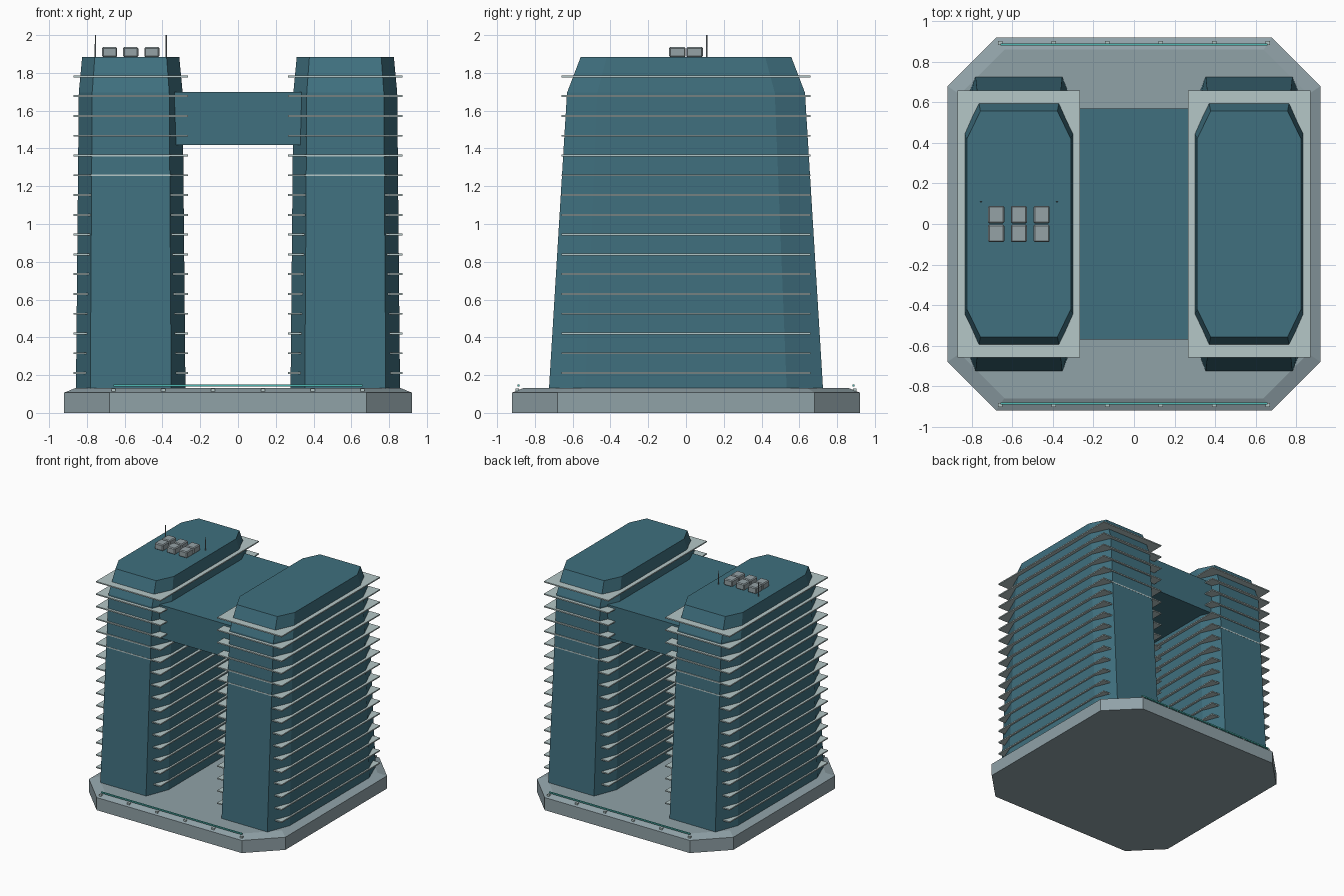
import bpy, bmesh

if "Cube" in bpy.data.objects:
    bpy.data.objects.remove(bpy.data.objects["Cube"])

def material(name, r, g, b):
    m = bpy.data.materials.new(name)
    m.diffuse_color = (r, g, b, 1)
    m.use_nodes = True
    m.node_tree.nodes["Principled BSDF"].inputs["Base Color"].default_value = m.diffuse_color
    return m

GLASS = material("blue_glass", 0.05, 0.16, 0.21)
STONE = material("grey_stone", 0.28, 0.36, 0.39)
SLAB = material("pale_slab", 0.46, 0.57, 0.57)
METAL = material("metal", 0.3, 0.36, 0.38)
GLOW = material("teal_rail", 0.08, 0.5, 0.46)

def finish(name, bm, mat):
    bmesh.ops.recalc_face_normals(bm, faces=bm.faces)
    me = bpy.data.meshes.new(name)
    bm.to_mesh(me)
    bm.free()
    ob = bpy.data.objects.new(name, me)
    me.materials.append(mat)
    bpy.context.collection.objects.link(ob)
    return ob

def octagon_loft(name, cx, levels, mat):
    """Stack of cut-corner rectangles: (z, half x, half y, cut x, cut y)."""
    bm = bmesh.new()
    rings = []
    for z, hx, hy, a, b in levels:
        pts = [(hx - a, -hy), (hx, b - hy), (hx, hy - b), (hx - a, hy),
               (a - hx, hy), (-hx, hy - b), (-hx, b - hy), (a - hx, -hy)]
        rings.append([bm.verts.new((cx + x, y, z)) for x, y in pts])
    for lo, hi in zip(rings, rings[1:]):
        for i in range(8):
            j = (i + 1) % 8
            bm.faces.new((lo[i], lo[j], hi[j], hi[i]))
    bm.faces.new(rings[0])
    bm.faces.new(rings[-1])
    return finish(name, bm, mat)

def add_box(bm, x, y, z, sx, sy, sz):
    vs = bmesh.ops.create_cube(bm, size=1)["verts"]
    for v in vs:
        v.co = (x + v.co.x * sx, y + v.co.y * sy, z + v.co.z * sz)

def boxes(name, items, mat, bevel=0):
    bm = bmesh.new()
    for it in items:
        add_box(bm, *it)
    if bevel:
        bmesh.ops.bevel(bm, geom=bm.edges[:], offset=bevel, segments=1, affect='EDGES')
    return finish(name, bm, mat)

# Podium with sloped rim
octagon_loft("podium", 0, [(0, 0.92, 0.92, 0.24, 0.24),
                           (0.107, 0.92, 0.92, 0.24, 0.24),
                           (0.132, 0.86, 0.86, 0.22, 0.22)], STONE)

# Tapered towers with floor slabs
for side, s in (("left", -1), ("right", 1)):
    octagon_loft(side + "_tower", s * 0.568,
                 [(0.003, 0.291, 0.733, 0.076, 0.195),
                  (1.695, 0.275, 0.63, 0.071, 0.16),
                  (1.885, 0.257, 0.557, 0.067, 0.138)], GLASS)
    boxes(side + "_floor_slabs",
          [(s * 0.568, 0, 0.211 + i * 0.1047, 0.604, 1.316, 0.01) for i in range(16)], SLAB)

# Sky bridge
boxes("sky_bridge", [(0, 0, 1.558, 0.67, 1.14, 0.28)], GLASS)

# Rooftop cooling units and antennas
boxes("rooftop_units",
      [(x, y, 1.91, 0.08, 0.088, 0.054) for x in (-0.68, -0.568, -0.456)
       for y in (-0.046, 0.046)], METAL, 0.007)
bm = bmesh.new()
for x in (-0.755, -0.38):
    vs = bmesh.ops.create_cone(bm, cap_ends=True, segments=8, radius1=0.004,
                               radius2=0.003, depth=0.12)["verts"]
    for v in vs:
        v.co.x += x
        v.co.y += 0.11
        v.co.z += 1.94
finish("antennas", bm, METAL)

# Edge rails and small lamps on the podium rim
for side, s in (("front", -1), ("back", 1)):
    boxes(side + "_rail", [(0, s * 0.886, 0.144, 1.32, 0.011, 0.011)], GLOW)
    boxes(side + "_rail_lamps",
          [(-0.66 + i * 0.264, s * 0.893, 0.121, 0.022, 0.018, 0.016) for i in range(6)], SLAB)
